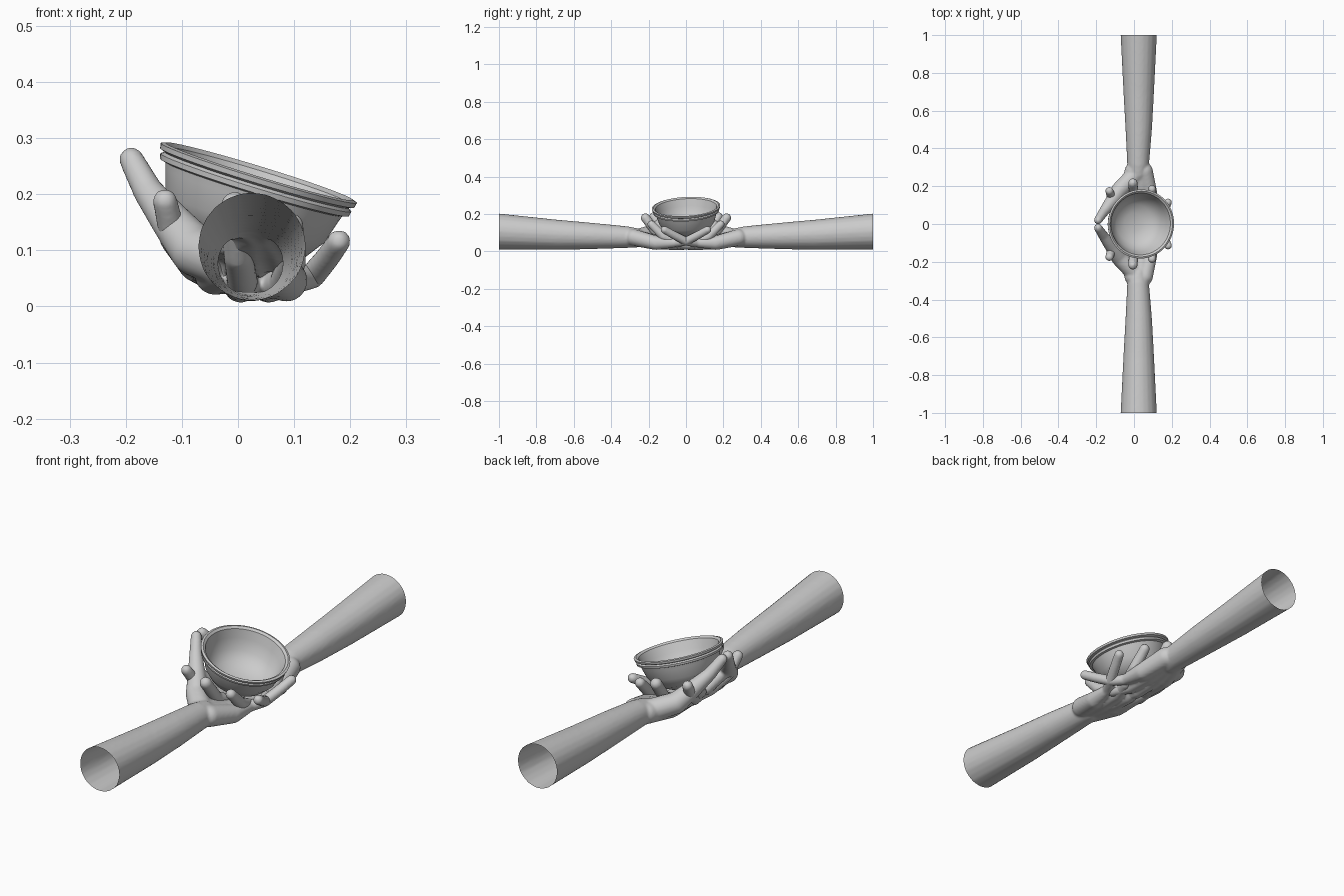
import bpy, bmesh, math
from mathutils import Vector, Matrix

old = bpy.data.objects.get("Cube")
if old:
    bpy.data.objects.remove(old, do_unlink=True)

# One plain clay colour for everything
clay = bpy.data.materials.new("clay_grey")
clay.use_nodes = True
clay.diffuse_color = (0.6, 0.6, 0.6, 1)
clay.node_tree.nodes["Principled BSDF"].inputs["Base Color"].default_value = (0.6, 0.6, 0.6, 1)


def add_object(name, mesh):
    obj = bpy.data.objects.new(name, mesh)
    bpy.context.scene.collection.objects.link(obj)
    return obj


def finish(bm, name):
    mesh = bpy.data.meshes.new(name)
    bm.to_mesh(mesh)
    bm.free()
    mesh.materials.append(clay)
    for p in mesh.polygons:
        p.use_smooth = True
    return add_object(name, mesh)


# Unit ball points, reused for every rounded segment
ball_bm = bmesh.new()
bmesh.ops.create_icosphere(ball_bm, subdivisions=3, radius=1)
BALL = [v.co.copy() for v in ball_bm.verts]
ball_bm.free()


def limb(bm, side, joints):
    """Chain of rounded segments through (x, y, z, radius) joints."""
    for a, b in zip(joints, joints[1:]):
        verts = []
        for x, y, z, r in (a, b):
            centre = Vector((x, y * side, z))
            verts += [bm.verts.new(centre + p * r) for p in BALL]
        hull = bmesh.ops.convex_hull(bm, input=verts)
        inner = [v for v in hull["geom_interior"] if isinstance(v, bmesh.types.BMVert)]
        bmesh.ops.delete(bm, geom=inner, context="VERTS")


FOREARM = [(.025, -1.06, .110, .099), (.025, -.7, .09, .081),
           (.025, -.5, .083, .070), (.022, -.32, .077, .058), (.02, -.27, .073, .052)]
THUMB = [(-.005, -.25, .075, .048), (-.075, -.18, .098, .045), (-.118, -.12, .15, .036),
         (-.160, -.065, .205, .027), (-.190, -.02, .262, .022)]
FINGERS = [
    # index, middle, ring, little
    [(-.05, -.03, .060, .030), (-.078, .06, .072, .027), (-.115, .13, .12, .025), (-.13, .175, .188, .022)],
    [(.005, -.03, .036, .030), (.008, .06, .045, .028), (0, .15, .09, .026), (-.006, .217, .18, .025)],
    [(.055, -.04, .034, .028), (.08, .04, .041, .026), (.097, .12, .08, .025), (.095, .185, .145, .022)],
    [(.098, -.06, .046, .024), (.132, 0, .054, .023), (.158, .06, .085, .022), (.18, .115, .116, .021)],
]


def build_arm(name, side):
    bm = bmesh.new()
    limb(bm, side, FOREARM)
    limb(bm, side, THUMB)
    for i, finger in enumerate(FINGERS):
        # palm bone from the wrist to the knuckle, then the finger itself
        wrist = (-.005 + i * .02, -.28, .075, .045)
        heel = (-.04 + i * .042, -.16, .058 - .004 * i, .038)
        limb(bm, side, [wrist, heel] + finger)
    # web between thumb and index, and the raised thumb side of the palm
    limb(bm, side, [(-.08, -.16, .1, .04), (-.07, -.04, .075, .03)])
    limb(bm, side, [(-.112, -.12, .145, .03), (-.085, -.02, .09, .025)])
    bmesh.ops.recalc_face_normals(bm, faces=bm.faces)
    rough = finish(bm, name + "_rough")

    # Fuse the segments into one skin
    fuse = rough.modifiers.new("fuse", "REMESH")
    fuse.mode = "VOXEL"
    fuse.voxel_size = .006
    soften = rough.modifiers.new("soften", "SMOOTH")
    soften.factor = .5
    soften.iterations = 6
    graph = bpy.context.evaluated_depsgraph_get()
    skin = bpy.data.meshes.new_from_object(rough.evaluated_get(graph))
    bpy.data.objects.remove(rough, do_unlink=True)

    # Slice the far end so the forearm is an open tube
    bm = bmesh.new()
    bm.from_mesh(skin)
    bpy.data.meshes.remove(skin)
    bmesh.ops.bisect_plane(bm, geom=bm.verts[:] + bm.edges[:] + bm.faces[:],
                           plane_co=(0, -side, 0), plane_no=(0, -side, 0), clear_outer=True)
    return finish(bm, name)


build_arm("front_arm_and_hand", 1)
build_arm("back_arm_and_hand", -1)

# Tilted bowl with a double lip, turned from a profile
PROFILE = [(0, -.152), (.07, -.149), (.12, -.124), (.148, -.085), (.161, -.042), (.165, -.03),
           (.176, -.027), (.178, -.018), (.171, -.013), (.181, -.009), (.183, 0), (.174, .003),
           (.164, -.004), (.152, -.04), (.135, -.088), (.1, -.122), (.05, -.138), (0, -.141)]
bm = bmesh.new()
verts = [bm.verts.new((r, 0, z)) for r, z in PROFILE]
edges = [bm.edges.new(pair) for pair in zip(verts, verts[1:])]
bmesh.ops.spin(bm, geom=verts + edges, cent=(0, 0, 0), axis=(0, 0, 1),
               angle=math.tau, steps=72, use_duplicate=False)
bmesh.ops.remove_doubles(bm, verts=bm.verts, dist=.0005)
bmesh.ops.recalc_face_normals(bm, faces=bm.faces)
tilt = Matrix.Rotation(math.radians(17), 4, "Y") @ Matrix.Rotation(math.radians(3), 4, "X")
bm.transform(Matrix.Translation((.037, 0, .238)) @ tilt)
bowl = finish(bm, "bowl")
bpy.ops.object.select_all(action="DESELECT")
bowl.select_set(True)
bpy.context.view_layer.objects.active = bowl
bpy.ops.object.shade_smooth_by_angle(angle=math.radians(35))
